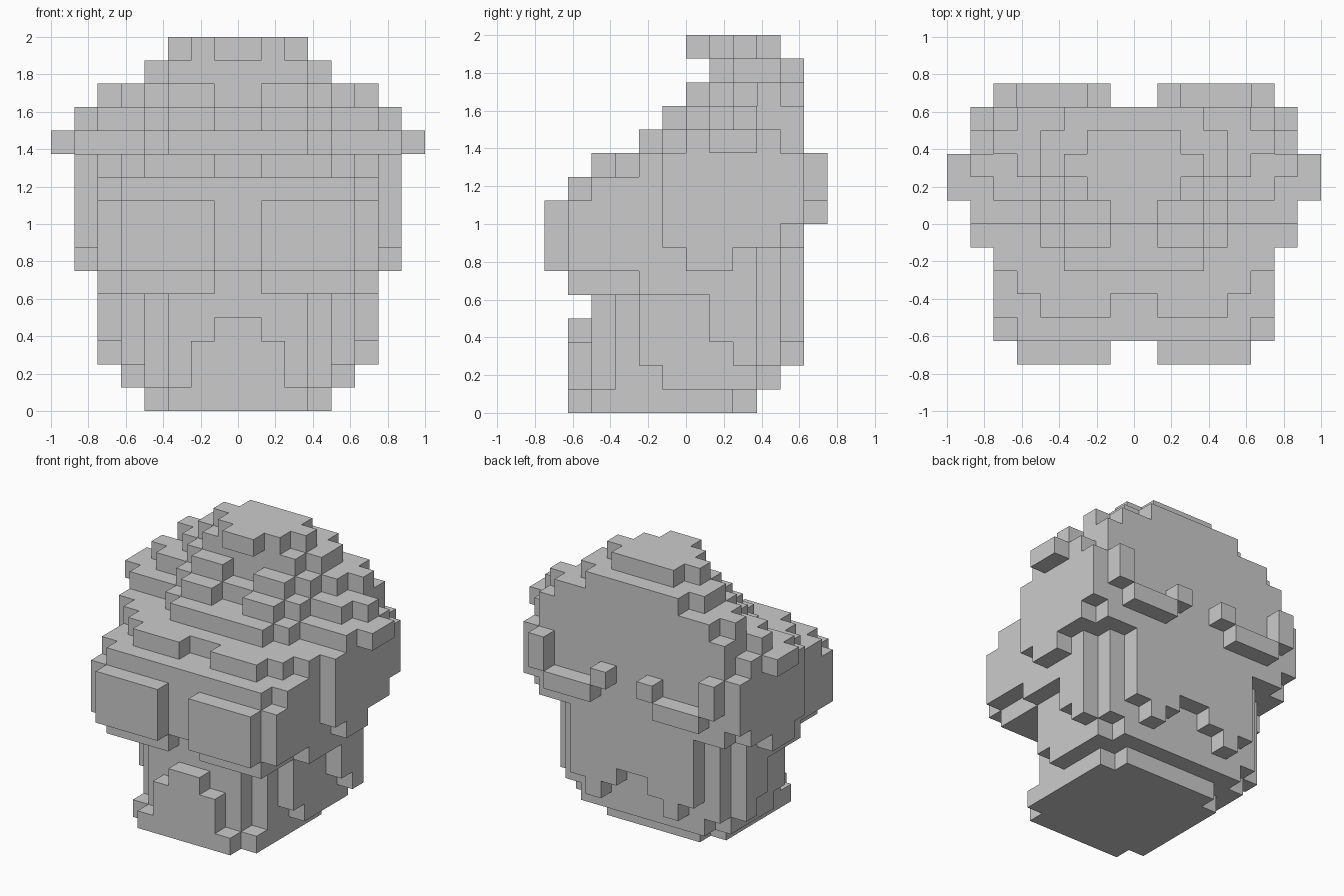
import bpy, bmesh
from mathutils import Vector

UNIT = 1 / 8          # edge length of one cube
parts = {}            # part name -> set of filled cells
solid = set()         # every filled cell of the model


def pair(part, inner, outer, y, z):
    """Fill a block on the left side together with its mirror image."""
    cells = parts.setdefault(part, set())
    for i in range(inner, outer):
        for j in range(*y):
            for k in range(*z):
                for cell in ((i, j, k), (-i - 1, j, k)):
                    if cell not in solid:
                        solid.add(cell)
                        cells.add(cell)


def slab(part, half, y, z):
    """Fill a centred block, given its half width."""
    pair(part, 0, half, y, z)


def make_object(name, cells):
    """Skin the exposed cube sides, then merge the flat areas."""
    bm = bmesh.new()
    verts = {}
    for cell in cells:
        for axis in range(3):
            for side in (0, 1):
                near = list(cell)
                near[axis] += 1 if side else -1
                if tuple(near) in solid:
                    continue
                u, v = (axis + 1) % 3, (axis + 2) % 3
                loop = []
                for a, b in ((0, 0), (1, 0), (1, 1), (0, 1)):
                    p = list(cell)
                    p[axis] += side
                    p[u] += a
                    p[v] += b
                    key = tuple(p)
                    if key not in verts:
                        verts[key] = bm.verts.new(Vector(key) * UNIT)
                    loop.append(verts[key])
                bm.faces.new(loop if side else loop[::-1])
    bmesh.ops.dissolve_limit(bm, angle_limit=0.01, verts=bm.verts[:], edges=bm.edges[:])
    mesh = bpy.data.meshes.new(name)
    bm.to_mesh(mesh)
    bm.free()
    bpy.context.scene.collection.objects.link(bpy.data.objects.new(name, mesh))


cube = bpy.data.objects.get("Cube")
if cube:
    bpy.data.objects.remove(cube, do_unlink=True)

# Base foot
slab("base", 3, y=(-5, 3), z=(0, 1))
slab("base", 4, y=(-4, 2), z=(0, 1))

# Stepped plate on the lower front
slab("front_plate", 2, y=(-5, -4), z=(1, 3))
slab("front_plate", 1, y=(-5, -4), z=(3, 4))

# Core of the lower body
slab("lower_body", 3, y=(-4, 4), z=(1, 5))
slab("lower_body", 4, y=(-3, 4), z=(1, 5))

# Panels hanging at the sides
slab("side_panels", 5, y=(-1, 3), z=(1, 2))
slab("side_panels", 5, y=(-2, 4), z=(2, 5))
slab("side_panels", 6, y=(2, 3), z=(2, 5))
slab("side_panels", 6, y=(1, 2), z=(3, 5))

# Scalloped back panel
for column, bottom in enumerate((4, 3, 2, 3)):
    pair("back_panel", column, column + 1, y=(4, 5), z=(bottom, 7))

# Lower rim of the head
pair("head_rim", 1, 5, y=(-5, -4), z=(5, 6))
slab("head_rim", 5, y=(-4, 4), z=(5, 6))
slab("head_rim", 6, y=(-2, 3), z=(5, 6))

# Main head mass
slab("head", 6, y=(-5, 3), z=(6, 7))
slab("head", 5, y=(3, 4), z=(6, 7))
slab("head", 6, y=(-5, 5), z=(7, 9))
slab("head", 5, y=(-5, -4), z=(9, 10))
slab("head", 6, y=(-4, 5), z=(9, 10))
pair("head", 1, 4, y=(-4, -3), z=(10, 11))
slab("head", 5, y=(-3, -2), z=(10, 11))
slab("head", 6, y=(-2, 5), z=(10, 11))

# Protruding front blocks
pair("front_blocks", 1, 5, y=(-6, -5), z=(6, 9))

# Side bulges
pair("side_bulges", 6, 7, y=(0, 2), z=(6, 7))
pair("side_bulges", 6, 7, y=(-1, 4), z=(7, 8))
pair("side_bulges", 6, 7, y=(-1, 5), z=(8, 11))
pair("side_bulges", 6, 7, y=(0, 4), z=(11, 12))
pair("side_bulges", 7, 8, y=(1, 3), z=(11, 12))

# Raised ridges on the back
pair("back_ridges", 1, 2, y=(5, 6), z=(9, 10))
pair("back_ridges", 2, 5, y=(5, 6), z=(8, 9))
pair("back_ridges", 5, 6, y=(5, 6), z=(9, 11))

# Stepped crown, from the bottom layer up
crown = (
    (11, ((3, -2, 5), (4, -1, 5), (6, 0, 5))),
    (12, ((4, 0, 5), (6, 1, 5), (7, 2, 3))),
    (13, ((4, 1, 5), (5, 2, 5), (6, 3, 4))),
    (14, ((3, 1, 5), (4, 2, 4))),
    (15, ((1, 0, 4), (2, 1, 4), (3, 2, 3))),
)
for level, steps in crown:
    for half, front, back in steps:
        slab("crown", half, y=(front, back), z=(level, level + 1))

# Paired bumps on the front of the crown
pair("crown_bumps", 1, 3, y=(-1, 0), z=(12, 13))
pair("crown_bumps", 1, 3, y=(0, 1), z=(13, 14))

for name, cells in parts.items():
    make_object(name, cells)
